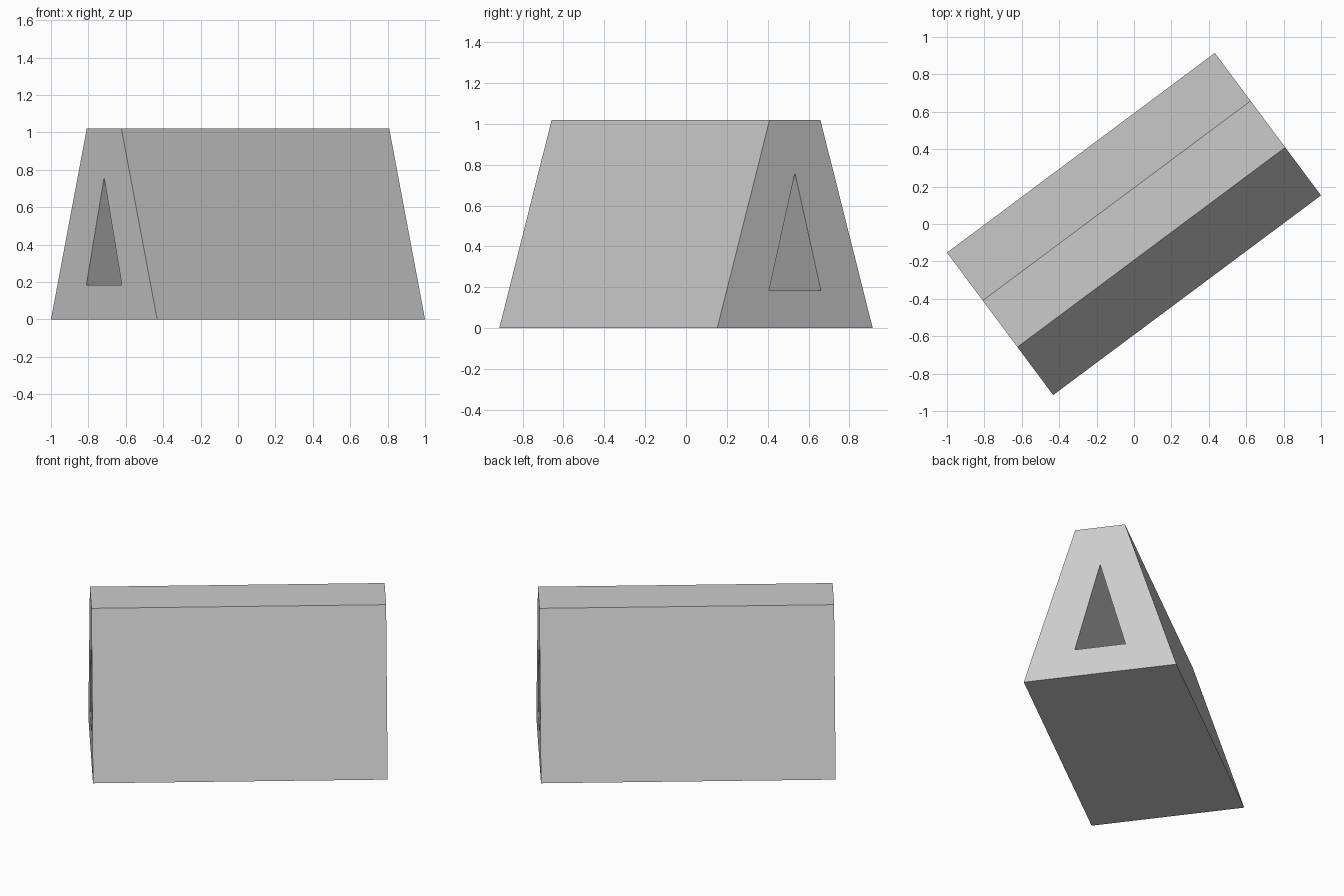
import bpy, bmesh, math

if "Cube" in bpy.data.objects:
    bpy.data.objects.remove(bpy.data.objects["Cube"])

ANGLE = math.radians(36.7)


def prism(name, profile, half_length):
    """Extrude a (width, height) profile along local x, turned about z."""
    bm = bmesh.new()
    face = bm.faces.new([bm.verts.new((-half_length, w, h)) for w, h in profile])
    moved = bmesh.ops.extrude_face_region(bm, geom=[face])["geom"]
    verts = [v for v in moved if isinstance(v, bmesh.types.BMVert)]
    bmesh.ops.translate(bm, verts=verts, vec=(2 * half_length, 0, 0))
    # extruding one face of an open sheet can drop the start cap
    bmesh.ops.holes_fill(bm, edges=bm.edges[:], sides=0)
    bmesh.ops.recalc_face_normals(bm, faces=bm.faces[:])
    mesh = bpy.data.meshes.new(name)
    bm.to_mesh(mesh)
    bm.free()
    obj = bpy.data.objects.new(name, mesh)
    obj.rotation_euler.z = ANGLE
    bpy.context.collection.objects.link(obj)
    return obj


# Tapered block
block = prism("tapered_block",
              [(-0.475, 0), (0.475, 0), (0.155, 1.02), (-0.155, 1.02)], 0.893)

# Triangular tunnel running the full length
cutter = prism("tunnel_cutter",
               [(-0.158, 0.185), (0.158, 0.185), (0, 0.76)], 1.1)
cut = block.modifiers.new("tunnel", 'BOOLEAN')
cut.operation = 'DIFFERENCE'
cut.solver = 'EXACT'
cut.object = cutter

# Apply the cut and drop the helper
bpy.context.view_layer.objects.active = block
block.select_set(True)
bpy.ops.object.modifier_apply(modifier=cut.name)
bpy.data.objects.remove(cutter)
